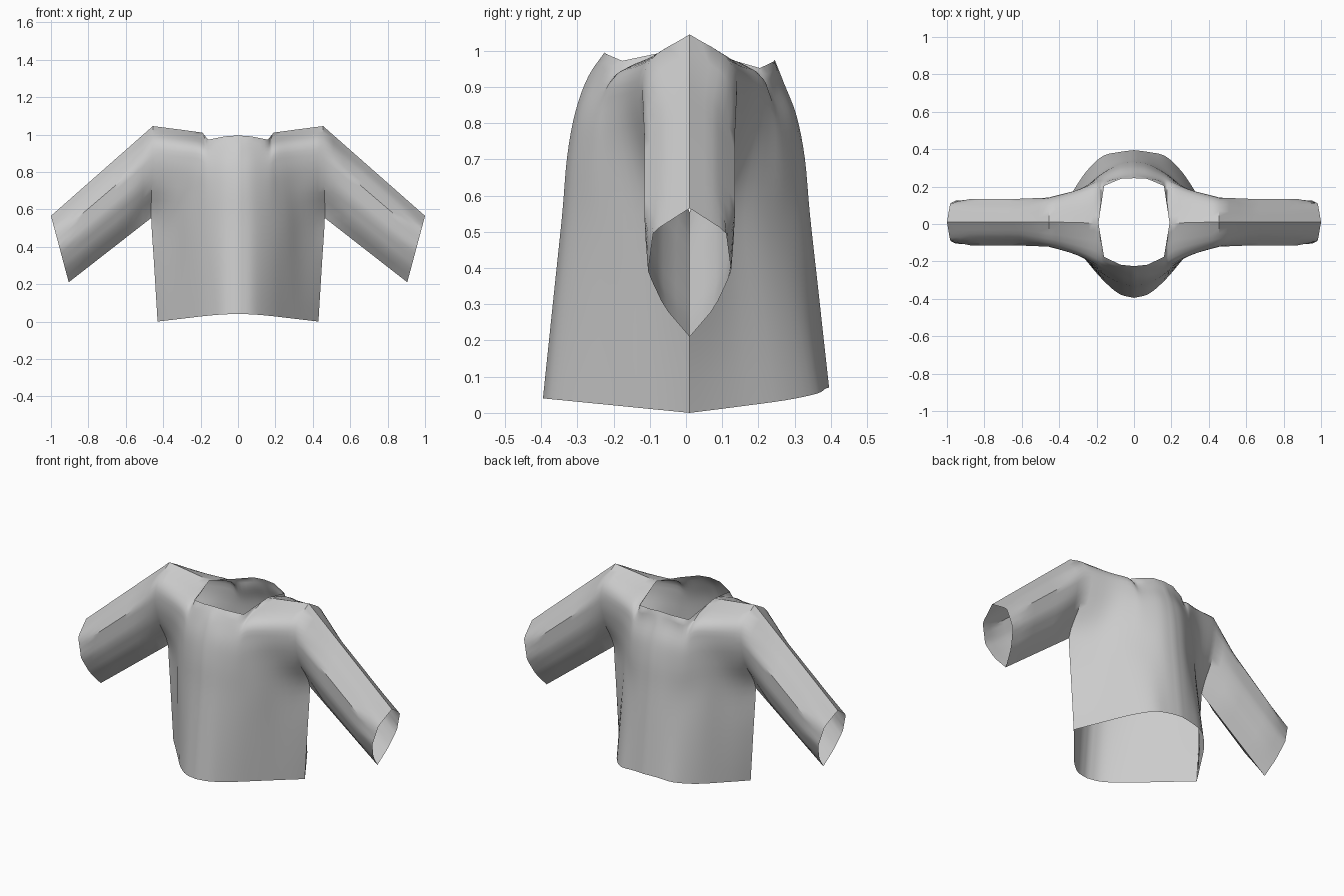
import bpy
import bmesh
from mathutils import Vector

cube = bpy.data.objects.get("Cube")
if cube:
    bpy.data.objects.remove(cube, do_unlink=True)

STEPS = 4          # subdivisions between two neighbouring guide points
SLEEVE_STEPS = 10
ARMPIT_ROW = 2
SEAM_SHIFT = .01   # side seams lie slightly behind the middle


def lerp(a, b, t):
    return a + (b - a) * t


def smooth_curve(points):
    """Curve that passes through every guide point."""
    ends = [points[0] * 2 - points[1]] + points + [points[-1] * 2 - points[-2]]
    curve = []
    for a, b, c, d in zip(ends, ends[1:], ends[2:], ends[3:]):
        for k in range(STEPS):
            t = k / STEPS
            curve.append((b * 2 + (c - a) * t + (a * 2 - b * 5 + c * 4 - d) * t**2
                          + (b * 3 - a - c * 3 + d) * t**3) / 2)
    return curve + [points[-1].copy()]


def straight_curve(points):
    """Same spacing as smooth_curve, with straight segments."""
    curve = [a.lerp(b, k / STEPS) for a, b in zip(points, points[1:]) for k in range(STEPS)]
    return curve + [points[-1].copy()]


def sample(table, t):
    """Straight interpolation in a list of (position, value) pairs."""
    for (t0, v0), (t1, v1) in zip(table, table[1:]):
        if t <= t1:
            return lerp(v0, v1, (t - t0) / (t1 - t0))
    return table[-1][1]


# Guide columns from the centre line to the side seam
HEM_X = (0, .08, .17, .26, .35, .43)
CHEST_X = (0, .08, .17, .255, .34, .464)
TOP_X = (0, .07, .16, .19, .3, .455)
TOP_Z = (.995, .99, .972, 1.01, 1.025, 1.045)
ROWS = (0, .3, .53, .7, .83, .93, 1)
DEPTH = (
    (.395, .365, .342, .328, .305, .27, .225),
    (.375, .347, .325, .313, .293, .255, .22),
    (.3, .285, .272, .267, .255, .225, .18),
    (.197, .197, .198, .215, .22, .19, 0),
    (.092, .097, .105, .145, .17, .15, 0),
    (0, 0, 0, .095, .13, .11, 0),
)
BACK_FLARE = (1, 1.02, 1.19, 1.36, 1.4, 1)   # the back widens at the hem

# Half thickness of the sleeve, from its lower to its upper edge
SLEEVE_DEPTH = ((0, 0), (.2, .075), (.45, .12), (.7, .125), (.88, .07), (1, 0))
CUFF_DEPTH = ((0, 0), (.23, .07), (.5, .115), (.82, .1), (1, 0))
CUFF_LOW = Vector((.905, 0, .21))
CUFF_TOP = Vector((1, 0, .565))


def torso_panel(back):
    """Half of the front or back panel, as a list of columns."""
    guides = []
    for i, depths in enumerate(DEPTH):
        neck = i < 3
        hem_z = (.07 if back else .04) * depths[0] / DEPTH[0][0]
        top_z = TOP_Z[i] - (.02 if back and neck else 0)
        widths = ((0, HEM_X[i]), (ROWS[ARMPIT_ROW], CHEST_X[i]), (1, TOP_X[i]))
        flare = ((0, BACK_FLARE[i]), (ROWS[ARMPIT_ROW], 1), (1, 1))
        column = []
        for t, y in zip(ROWS, depths):
            if back:
                y = y * sample(flare, t) if t < 1 else y + .02 * neck
            column.append(Vector((sample(widths, t), y, lerp(hem_z, top_z, t))))
        guides.append(smooth_curve(column))
    rows = [list(row) for row in zip(*guides)]
    # The neckline and shoulder edge stays angular
    rows = [smooth_curve(row) for row in rows[:-1]] + [straight_curve(rows[-1])]
    for row in rows:
        for p in row:
            p.y = max(p.y, 0)
    return [list(column) for column in zip(*rows)]


def sleeve_panel(armhole):
    """Half sleeve running from the armhole to the cuff."""
    low, top = armhole[0].z, armhole[-1].z
    columns = []
    for k in range(SLEEVE_STEPS + 1):
        s = k / SLEEVE_STEPS
        column = []
        for p in armhole:
            t = (p.z - low) / (top - low)
            middle = sample(SLEEVE_DEPTH, t)
            point = p.lerp(CUFF_LOW.lerp(CUFF_TOP, t), s)
            point.y = sample(((0, p.y), (.3, middle), (.8, middle),
                              (1, sample(CUFF_DEPTH, t))), s)
            column.append(point)
        columns.append(column)
    return columns


def add_panel(bm, columns, side, facing):
    grid = [[bm.verts.new((p.x * side, p.y * facing + SEAM_SHIFT * min(1, p.x / .4), p.z))
             for p in column] for column in columns]
    for left, right in zip(grid, grid[1:]):
        for j in range(len(left) - 1):
            quad = [left[j], right[j], right[j + 1], left[j + 1]]
            if side * facing > 0:
                quad.reverse()
            bm.faces.new(quad)


# Torso and sleeves are sewn into one open cloth surface
bm = bmesh.new()
for facing in (-1, 1):
    torso = torso_panel(facing > 0)
    sleeve = sleeve_panel(torso[-1][ARMPIT_ROW * STEPS:])
    for side in (-1, 1):
        add_panel(bm, torso, side, facing)
        add_panel(bm, sleeve, side, facing)
bmesh.ops.remove_doubles(bm, verts=bm.verts, dist=.0005)

mesh = bpy.data.meshes.new("pullover")
bm.to_mesh(mesh)
bm.free()
pullover = bpy.data.objects.new("pullover", mesh)
bpy.context.collection.objects.link(pullover)

# Plain grey cloth
cloth = bpy.data.materials.new("grey_cloth")
cloth.use_nodes = True
grey = (.6, .6, .6, 1)
cloth.diffuse_color = grey
cloth.node_tree.nodes["Principled BSDF"].inputs["Base Color"].default_value = grey
mesh.materials.append(cloth)

# Smooth cloth with crisp side and shoulder seams
bpy.ops.object.select_all(action="DESELECT")
pullover.select_set(True)
bpy.context.view_layer.objects.active = pullover
bpy.ops.object.shade_smooth_by_angle(angle=.7)
